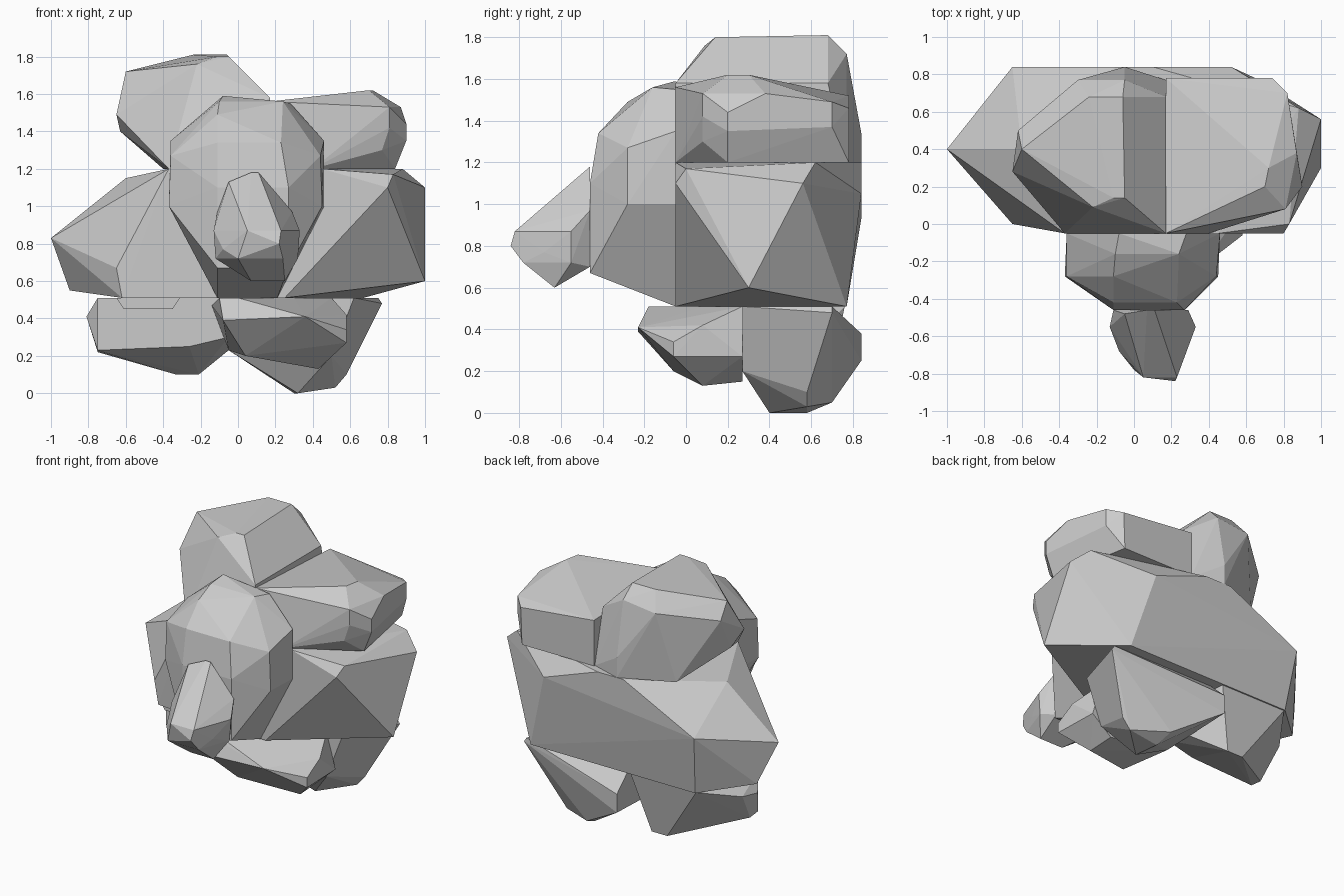
import bpy
import bmesh
import math

# Remove the default cube only
default_cube = bpy.data.objects.get("Cube")
if default_cube:
    bpy.data.objects.remove(default_cube, do_unlink=True)

# Shared planes where neighbouring blocks meet
WAIST, SHELF = .51, 1.2
FRONT, BACK, PROW = -.05, .84, -.46
SPLIT, SEAM, GAP = .17, -.05, .27


def make_material(name, value):
    """One plain flat colour."""
    colour = (value, value, value, 1)
    material = bpy.data.materials.new(name)
    material.use_nodes = True
    material.diffuse_color = colour
    shader = material.node_tree.nodes["Principled BSDF"]
    shader.inputs["Base Color"].default_value = colour
    return material


stone_grey = make_material("stone grey", .6)


def pairs(centre, *half_profile):
    """Mirror (half width, height) points to both sides of a centre line."""
    return [(centre + side * width, height)
            for width, height in half_profile for side in (-1, 1)]


def faceted_block(name, sections):
    """Wrap a tight faceted skin round cross-sections {y: [(x, z), ...]}."""
    mesh = bpy.data.meshes.new(name)
    bm = bmesh.new()
    for depth, profile in sections.items():
        for across, height in profile:
            bm.verts.new((across, depth, height))
    hull = bmesh.ops.convex_hull(bm, input=bm.verts)
    unused = {item for item in hull["geom_interior"] if isinstance(item, bmesh.types.BMVert)}
    bmesh.ops.delete(bm, geom=list(unused), context="VERTS")
    bmesh.ops.dissolve_limit(bm, angle_limit=math.radians(1),
                             verts=bm.verts, edges=bm.edges)
    bmesh.ops.recalc_face_normals(bm, faces=bm.faces)
    bm.to_mesh(mesh)
    bm.free()
    mesh.materials.append(stone_grey)
    block = bpy.data.objects.new(name, mesh)
    bpy.context.collection.objects.link(block)


# Broad middle block that everything else rests on
faceted_block("middle_block", {
    FRONT: [(-.37, SHELF), (.45, SHELF), (.8, 1.1), *pairs(.07, (.18, WAIST))],
    0: [(-.65, .67), (-.62, WAIST), (.83, 1.17)],
    .3: [(1, .6)],
    .4: [(-1, .83), (-.6, 1.15)],
    .5: [(-.9, .55)],
    .56: [(1, 1.1)],
    .62: [(.88, SHELF)],
    .77: pairs(.03, (.64, WAIST)),
    BACK: [(.52, 1.05), (-.65, .93), *pairs(0, (.1, SHELF))],
})

# Rounded block on the front
faceted_block("front_block", {
    FRONT: [(-.08, 1.59), (.28, 1.55),
            *pairs(.05, (.16, WAIST), (.41, 1), (.41, 1.35))],
    -.16: pairs(.07, (.17, 1.56)),
    -.28: [(-.11, 1.49), *pairs(.04, (.41, 1), (.4, 1.27))],
    -.42: pairs(.06, (.17, 1.34)),
    PROW: pairs(.08, (.19, 1.1), (.19, .67)),
})

# Small pointed snout
faceted_block("snout", {
    PROW: pairs(.09, (.02, 1.18), (.2, .97), (.17, .7)),
    -.48: pairs(.04, (.09, 1.13)),
    -.55: pairs(.1, (.23, .87), (.22, .72)),
    -.63: pairs(.16, (.09, .6)),
    -.68: pairs(.1, (.18, .77)),
    -.78: pairs(.12, (.12, .72)),
    -.82: pairs(.14, (.09, .87)),
    -.84: [(.22, .8)],
})

# Tall upper block on the right-hand side
faceted_block("upper_right_block", {
    FRONT: [(-.37, SHELF), (SPLIT, SHELF), (SPLIT, 1.58)],
    .09: [(-.22, 1.76)],
    .14: pairs(-.08, (.03, 1.8)),
    .28: [(-.65, 1.49)],
    .4: [(-.6, 1.72), (-.63, 1.4)],
    .5: [(-.62, 1.62)],
    .68: [(-.4, SHELF), (SPLIT, 1.58), *pairs(-.15, (.09, 1.81))],
    .77: [(-.3, 1.69), (-.05, 1.72), (SPLIT, SHELF)],
    BACK: [(SEAM, SHELF), (SEAM, 1.34)],
})

# Lower, longer upper block on the left-hand side
faceted_block("upper_left_block", {
    FRONT: [(SPLIT, SHELF), (SPLIT, 1.56), (.4, SHELF)],
    .08: [(.81, 1.53), (.81, 1.42), (.77, 1.3)],
    .2: [(.7, 1.62), (.9, 1.44), (.9, 1.35), (.84, SHELF)],
    .3: [(.72, 1.62)],
    .38: [(.87, 1.53)],
    .7: [(.82, 1.49), (.82, 1.37)],
    .78: [(SPLIT, SHELF), (SPLIT, 1.52), (.73, SHELF), (.74, 1.46)],
})

# Foot under the front
faceted_block("front_foot", {
    -.18: [(-.1, WAIST), (0, WAIST)],
    -.23: [(.36, .41), (-.08, .39)],
    -.06: [(.58, .34), (.58, .27), (.04, .2)],
    .08: [(.43, .13), (.58, .42), (.3, WAIST)],
    GAP: [(-.14, .47), (-.1, WAIST), (.5, WAIST), (.57, .27), (.42, .15), (SEAM, .23)],
})

# Larger foot under the back left
faceted_block("back_left_foot", {
    GAP: [(SEAM, WAIST), (.62, WAIST), (.5, .2), (SEAM, .23)],
    .4: [(.32, 0)],
    .58: [(.3, 0), (.58, .1), (.52, .03)],
    .7: [(.77, .48), (.75, WAIST), (SEAM, WAIST), (.28, .05)],
    BACK: [(SEAM, .38), (SEAM, .25)],
})

# Smaller foot under the back right
faceted_block("back_right_foot", {
    GAP: [(-.75, WAIST), (-.75, .23), (-.26, .25), (SEAM, .3), (SEAM, WAIST)],
    .36: [(-.81, .41), (-.75, .22)],
    .5: [(-.79, .43), (SEAM, .23)],
    .68: pairs(-.27, (.06, .1)),
    .76: [(-.61, WAIST), (-.1, WAIST)],
})

# Thin pad in front of the back right foot
pad_profile = pairs(-.48, (.17, WAIST), (.13, .45))
faceted_block("underside_pad", {.06: pad_profile, GAP: pad_profile})
